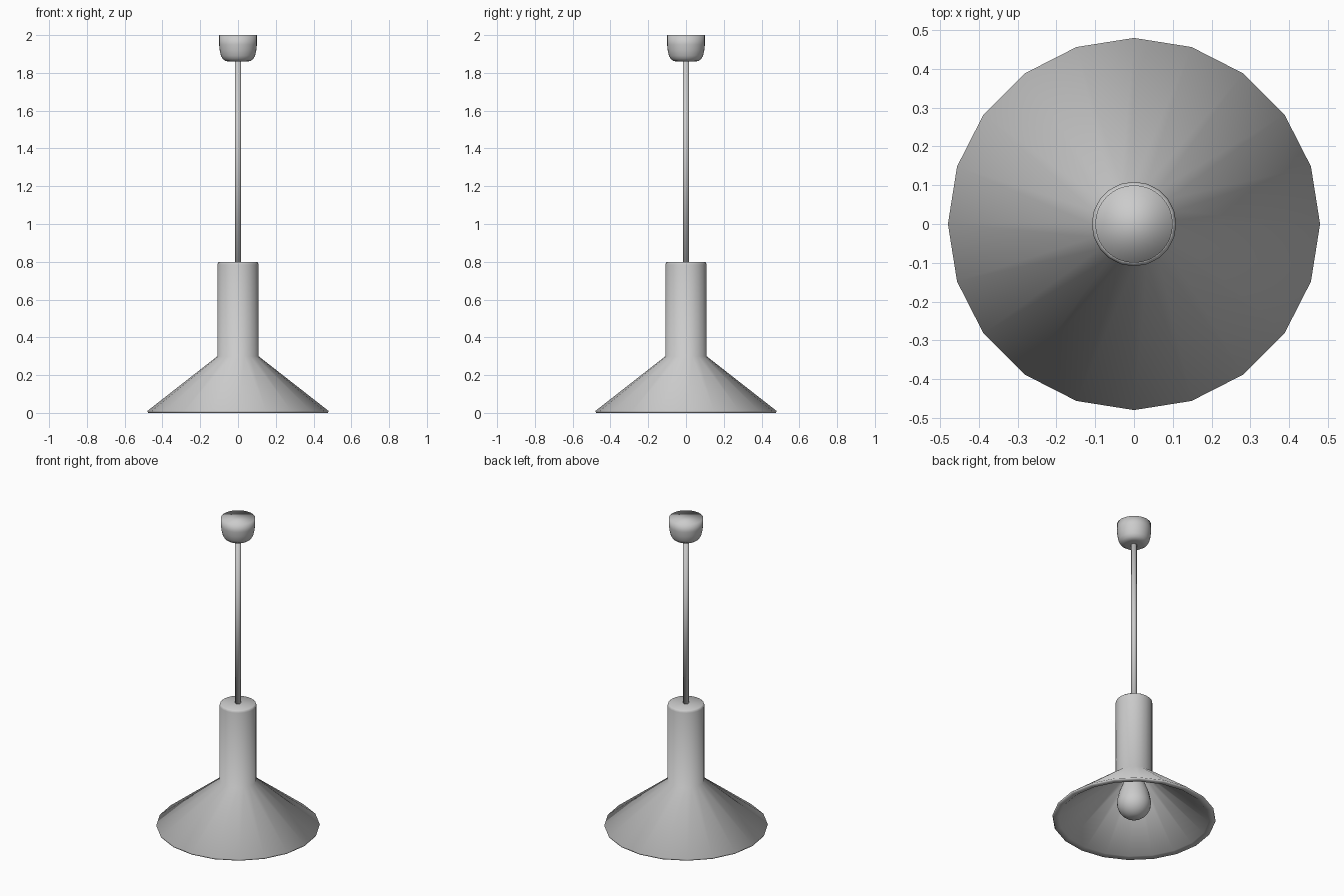
import bpy
import bmesh
import math

cube = bpy.data.objects.get("Cube")
if cube:
    bpy.data.objects.remove(cube, do_unlink=True)

grey = bpy.data.materials.new("plain grey")
grey.use_nodes = True
colour = (0.6, 0.6, 0.6, 1)
grey.diffuse_color = colour
grey.node_tree.nodes["Principled BSDF"].inputs["Base Color"].default_value = colour


def lathe(name, profile, sides):
    """Turn a (radius, height) profile, listed from bottom to top, and cap both ends."""
    bm = bmesh.new()
    rings = []
    for radius, z in profile:
        angles = [math.tau * i / sides for i in range(sides)]
        rings.append([bm.verts.new((radius * math.cos(a), radius * math.sin(a), z))
                      for a in angles])
    for low, high in zip(rings, rings[1:]):
        for i in range(sides):
            j = (i + 1) % sides
            bm.faces.new((low[i], low[j], high[j], high[i]))
    bm.faces.new(rings[0][::-1])
    bm.faces.new(rings[-1])
    bmesh.ops.recalc_face_normals(bm, faces=bm.faces)
    mesh = bpy.data.meshes.new(name)
    bm.to_mesh(mesh)
    bm.free()
    mesh.materials.append(grey)
    mesh.shade_smooth()
    obj = bpy.data.objects.new(name, mesh)
    bpy.context.collection.objects.link(obj)
    return obj


# Hollow shade: inside of the neck, inside of the cone, lip, outside, rounded top
lathe("shade", [(0.085, 0.76), (0.085, 0.29), (0.44, 0.005), (0.475, 0.0), (0.48, 0.01),
                (0.109, 0.3), (0.109, 0.785), (0.106, 0.795), (0.1, 0.8)], 20)

# Hanging rod
lathe("rod", [(0.017, 0.77), (0.017, 1.88)], 16)

# Rounded ceiling cup with a flat top
lathe("ceiling_cup", [(0.05, 1.86), (0.066, 1.863), (0.08, 1.873), (0.09, 1.89),
                      (0.097, 1.92), (0.1, 1.95), (0.1, 2.0)], 32)

# Bulb: round globe drawn up into a neck
globe = [(0.1 * math.sin(a), 0.11 - 0.1 * math.cos(a))
         for a in (math.pi * i / 16 for i in range(1, 10))]
lathe("bulb", globe + [(0.088, 0.18), (0.065, 0.24), (0.05, 0.29), (0.045, 0.4)], 24)
